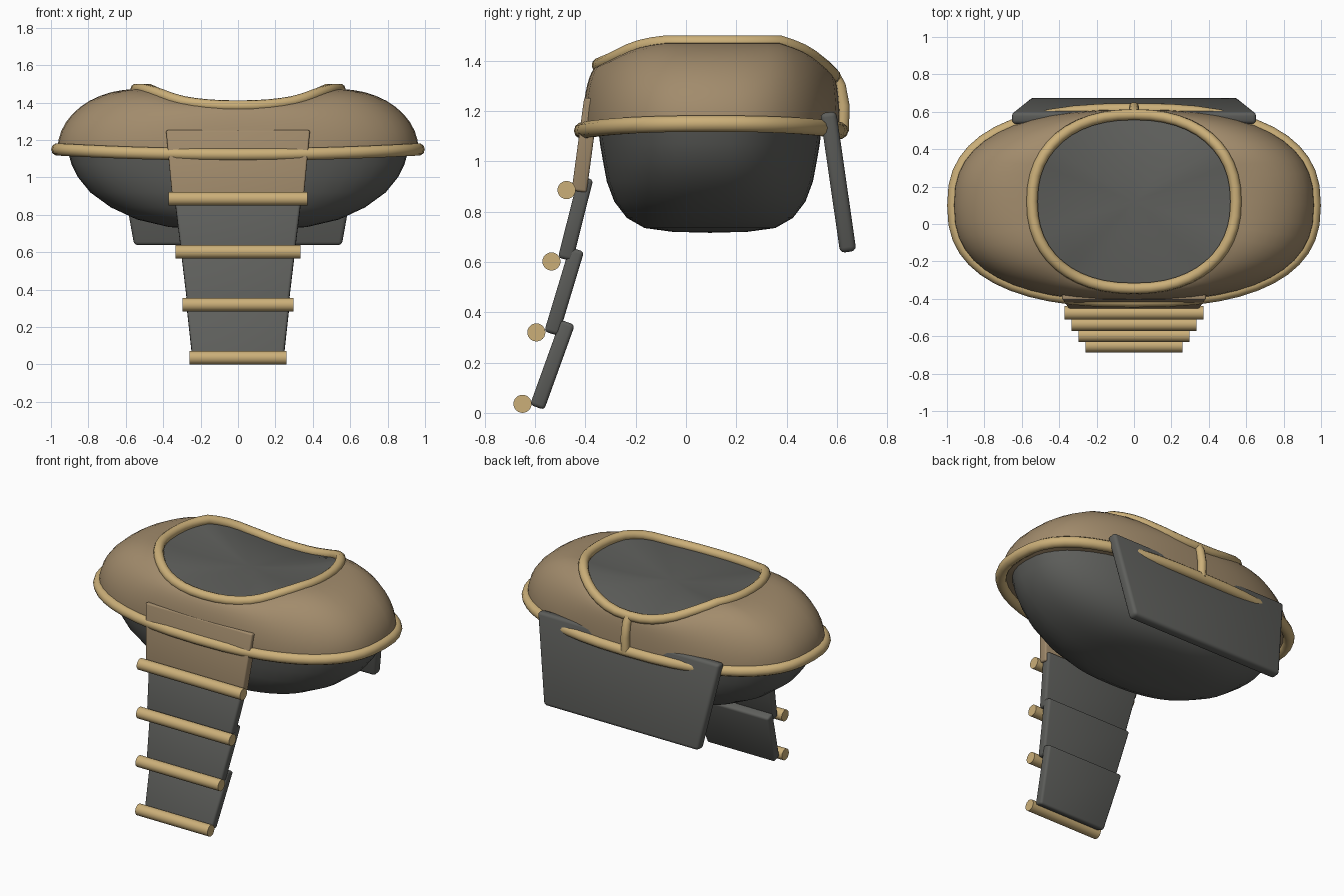
import bpy, bmesh, math
from mathutils import Vector

if "Cube" in bpy.data.objects:
    bpy.data.objects.remove(bpy.data.objects["Cube"])

N = 48  # points around every loop


def material(name, rgb):
    m = bpy.data.materials.new(name)
    m.diffuse_color = (*rgb, 1)
    m.use_nodes = True
    m.node_tree.nodes["Principled BSDF"].inputs["Base Color"].default_value = m.diffuse_color
    return m


TRIM = material("light_tan_trim", (0.60, 0.43, 0.19))
SHELL = material("brown_shell", (0.36, 0.26, 0.15))
DARK = material("dark_grey", (0.112, 0.114, 0.106))


def finish(obj, mat, angle=40):
    obj.data.materials.clear()
    obj.data.materials.append(mat)
    bpy.ops.object.select_all(action='DESELECT')
    obj.select_set(True)
    bpy.context.view_layer.objects.active = obj
    bpy.ops.object.shade_smooth_by_angle(angle=math.radians(angle))
    return obj


def from_bmesh(bm, name, mat, angle=40):
    bmesh.ops.recalc_face_normals(bm, faces=bm.faces)
    me = bpy.data.meshes.new(name)
    bm.to_mesh(me)
    bm.free()
    obj = bpy.data.objects.new(name, me)
    bpy.context.collection.objects.link(obj)
    return finish(obj, mat, angle)


def oval(a, b, cy, n, z):
    """Superellipse loop; z is a number or a function of (x, y)."""
    pts = []
    for i in range(N):
        t = 2 * math.pi * i / N
        c, s = math.cos(t), math.sin(t)
        x = a * math.copysign(abs(c) ** (2 / n), c)
        y = cy + b * math.copysign(abs(s) ** (2 / n), s)
        pts.append(Vector((x, y, z(x, y) if callable(z) else z)))
    return pts


def loft(name, rings, mat, cap=None, angle=40):
    """Skin a list of loops; cap is an optional end point."""
    bm = bmesh.new()
    loops = [[bm.verts.new(p) for p in r] for r in rings]
    for p, q in zip(loops, loops[1:]):
        for i in range(N):
            j = (i + 1) % N
            bm.faces.new((p[i], p[j], q[j], q[i]))
    if cap is not None:
        tip = bm.verts.new(cap)
        for i in range(N):
            bm.faces.new((loops[-1][i], loops[-1][(i + 1) % N], tip))
    return from_bmesh(bm, name, mat, angle)


def tube(name, pts, radius, mat, closed=True):
    cu = bpy.data.curves.new(name, 'CURVE')
    cu.dimensions = '3D'
    cu.bevel_depth = radius
    cu.bevel_resolution = 3
    cu.use_fill_caps = True
    sp = cu.splines.new('POLY')
    sp.points.add(len(pts) - 1)
    for p, co in zip(sp.points, pts):
        p.co = (*co, 1)
    sp.use_cyclic_u = closed
    obj = bpy.data.objects.new(name, cu)
    bpy.context.collection.objects.link(obj)
    bpy.ops.object.select_all(action='DESELECT')
    obj.select_set(True)
    bpy.context.view_layer.objects.active = obj
    bpy.ops.object.convert(target='MESH')
    return finish(bpy.context.object, mat, 50)


def plate(name, top, bottom, thick, mat, bevel=0.015):
    """Tilted tapering slab; top and bottom are (y, z, half width)."""
    up = Vector((0, top[0] - bottom[0], top[1] - bottom[1])).normalized()
    out = Vector((1, 0, 0)).cross(up) * thick / 2
    bm = bmesh.new()
    for y, z, w in (top, bottom):
        for sx in (-1, 1):
            for so in (-1, 1):
                bm.verts.new(Vector((sx * w, y, z)) + out * so)
    bmesh.ops.convex_hull(bm, input=bm.verts)
    bmesh.ops.dissolve_limit(bm, angle_limit=0.01, verts=bm.verts, edges=bm.edges)
    bmesh.ops.bevel(bm, geom=bm.edges[:], offset=bevel, segments=3, profile=0.5, affect='EDGES')
    return from_bmesh(bm, name, mat, 35)


def collar_z(x, y):
    keys = [(-0.35, 1.38), (-0.29, 1.405), (-0.2, 1.45), (-0.1, 1.472), (0.38, 1.472),
            (0.48, 1.43), (0.55, 1.375), (0.59, 1.335)]
    y = min(max(y, keys[0][0]), keys[-1][0])
    for (y0, z0), (y1, z1) in zip(keys, keys[1:]):
        if y <= y1:
            return z0 + (z1 - z0) * (y - y0) / (y1 - y0)


def rim_z(x, y):
    return 1.122 + 0.03 * x * x


# upper shell: quarter-ellipse bulge from the rim in to the collar
rim = oval(0.965, 0.512, 0.1, 2.5, rim_z)
collar = oval(0.545, 0.465, 0.12, 2.25, collar_z)
rings = [oval(0.88, 0.42, 0.1, 2.4, 1.125)]
for k in range(11):
    t = math.pi / 2 * k / 10
    h, v = 1 - math.cos(t), math.sin(t)
    rings.append([Vector((r.x + (c.x - r.x) * h, r.y + (c.y - r.y) * h, r.z + (c.z - r.z) * v))
                  for r, c in zip(rim, collar)])
loft("upper_shell", rings, SHELL)

# dark filling stretched across the collar opening
centre = Vector((0, 0.12, 1.395))
fill = []
for f in (1.0, 0.8, 0.6, 0.4, 0.2):
    fill.append([Vector((centre.x + (c.x - centre.x) * f, centre.y + (c.y - centre.y) * f,
                         centre.z + (c.z - 0.01 - centre.z) * f * f)) for c in collar])
loft("collar_filling", fill, DARK, cap=centre)

# lower bowl
bowl = [(0.91, 0.445, 1.14), (0.89, 0.437, 1.07), (0.855, 0.425, 1.0), (0.79, 0.41, 0.92),
        (0.68, 0.38, 0.84), (0.54, 0.33, 0.775), (0.37, 0.26, 0.735), (0.19, 0.15, 0.72)]
loft("lower_bowl", [oval(a, b, 0.095, 2.4, z) for a, b, z in bowl], DARK, cap=(0, 0.095, 0.716))

# rolled trims
tube("rim_trim", rim, 0.034, TRIM)
tube("collar_trim", collar, 0.03, TRIM)
tube("back_strap", [(0, 0.585, 1.345), (0, 0.61, 1.30), (0, 0.625, 1.22), (0, 0.622, 1.12)],
     0.027, TRIM, closed=False)

# back skirt plate
plate("back_plate", (0.565, 1.195, 0.655), (0.645, 0.64, 0.555), 0.065, DARK, 0.02)

# hanging front panels
plate("front_panel_top", (-0.375, 1.25, 0.385), (-0.425, 0.88, 0.35), 0.06, SHELL, 0.01)
plate("front_panel_1", (-0.398, 0.935, 0.345), (-0.48, 0.61, 0.305), 0.06, DARK)
plate("front_panel_2", (-0.434, 0.65, 0.31), (-0.535, 0.315, 0.27), 0.06, DARK)
plate("front_panel_3", (-0.47, 0.36, 0.28), (-0.592, 0.022, 0.243), 0.06, DARK)

# cross rods on the lower edge of each panel
rods = [(-0.475, 0.886, 0.372), (-0.535, 0.602, 0.335), (-0.595, 0.32, 0.297), (-0.65, 0.036, 0.26)]
for i, (y, z, w) in enumerate(rods):
    bpy.ops.mesh.primitive_cylinder_add(vertices=24, radius=0.036, depth=2 * w,
                                        location=(0, y, z), rotation=(0, math.pi / 2, 0))
    rod = bpy.context.object
    rod.name = f"cross_rod_{i + 1}"
    finish(rod, TRIM)
